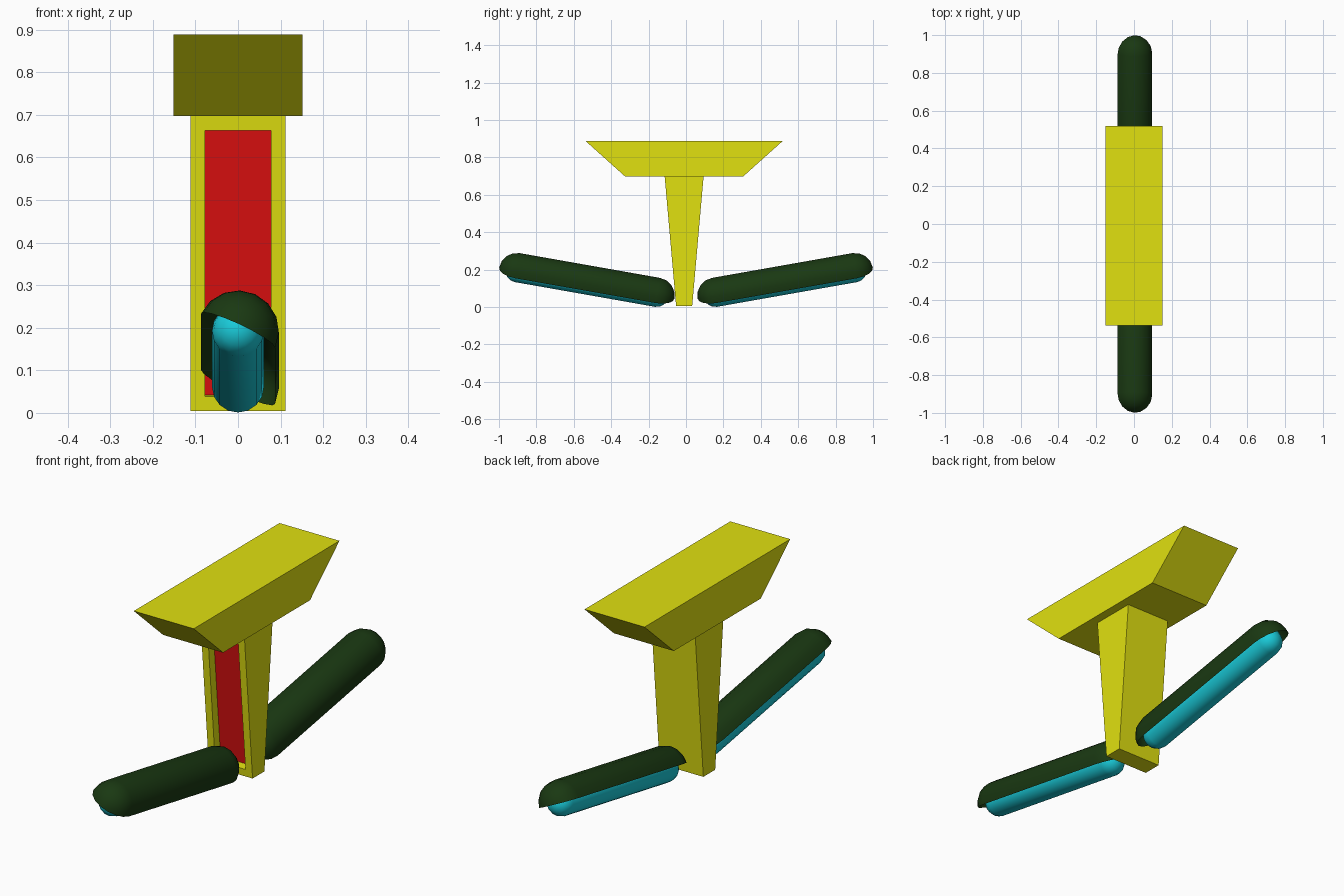
import bpy, bmesh
from math import sin, cos, pi, radians
from mathutils import Matrix

if "Cube" in bpy.data.objects:
    bpy.data.objects.remove(bpy.data.objects["Cube"])


def material(name, rgb):
    m = bpy.data.materials.new(name)
    m.diffuse_color = (*rgb, 1)
    m.use_nodes = True
    m.node_tree.nodes["Principled BSDF"].inputs["Base Color"].default_value = m.diffuse_color
    return m


YELLOW = material("yellow", (0.75, 0.75, 0.005))
RED = material("red", (0.72, 0.005, 0.005))
GREEN = material("dark_green", (0.01, 0.04, 0.006))
CYAN = material("cyan", (0.01, 0.6, 0.7))


def add_object(name, bm, *mats):
    mesh = bpy.data.meshes.new(name)
    bm.to_mesh(mesh)
    bm.free()
    for m in mats:
        mesh.materials.append(m)
    obj = bpy.data.objects.new(name, mesh)
    bpy.context.collection.objects.link(obj)
    return obj


def tapered_block(half_x, cy, bottom_half_y, top_half_y, z0, z1):
    bm = bmesh.new()
    bmesh.ops.create_cube(bm, size=2)
    for v in bm.verts:
        half_y = top_half_y if v.co.z > 0 else bottom_half_y
        v.co = (v.co.x * half_x, cy + v.co.y * half_y, z1 if v.co.z > 0 else z0)
    bm.normal_update()
    return bm


def capsule(name, r, length, start, sweep, steps, mat, rings=4):
    """Capsule along a sloping arm, swept round its axis, mirrored in y."""
    arc = [i * pi / 2 / rings for i in range(rings + 1)]
    profile = [(r * sin(a), -r * cos(a)) for a in arc]
    profile += [(r * cos(a), length + r * sin(a)) for a in arc]
    bm = bmesh.new()
    pts = [bm.verts.new((p * cos(start), q, p * sin(start))) for p, q in profile]
    edges = [bm.edges.new(pair) for pair in zip(pts, pts[1:])]
    bmesh.ops.spin(bm, geom=pts + edges, cent=(0, 0, 0), axis=(0, -1, 0),
                   dvec=(0, 0, 0), angle=sweep, steps=steps)
    bmesh.ops.remove_doubles(bm, verts=bm.verts[:], dist=0.0005)
    bm.normal_update()
    # make every face look away from the axis
    inward = [f for f in bm.faces if f.normal.x * f.calc_center_median().x
              + f.normal.z * f.calc_center_median().z < 0]
    bmesh.ops.reverse_faces(bm, faces=inward)
    bm.transform(Matrix.Translation((0, 0.156, 0.061)) @ Matrix.Rotation(radians(10), 4, 'X'))
    for f in bm.faces:
        f.smooth = True
    obj = add_object(name, bm, mat)
    mod = obj.modifiers.new("both_sides", 'MIRROR')
    mod.use_axis = (False, True, False)
    mod.use_mirror_merge = False
    return obj


# Wedge-shaped head
add_object("head", tapered_block(0.152, -0.01, 0.315, 0.528, 0.697, 0.888), YELLOW)

# Tapered stem with a recessed red panel in its front face
stem = tapered_block(0.111, -0.01, 0.043, 0.104, 0.005, 0.697)
front = min(stem.faces, key=lambda f: f.normal.y)
bmesh.ops.inset_individual(stem, faces=[front], thickness=0.048, depth=0)
bmesh.ops.inset_individual(stem, faces=[front], thickness=0, depth=-0.04)
front.material_index = 1
add_object("stem", stem, YELLOW, RED)

# Arms: tilted half-capsule covers over slimmer tubes
capsule("arm_cover", 0.096, 0.76, radians(-25), pi, 8, GREEN)
capsule("arm_tube", 0.061, 0.76, 0, 2 * pi, 16, CYAN)
